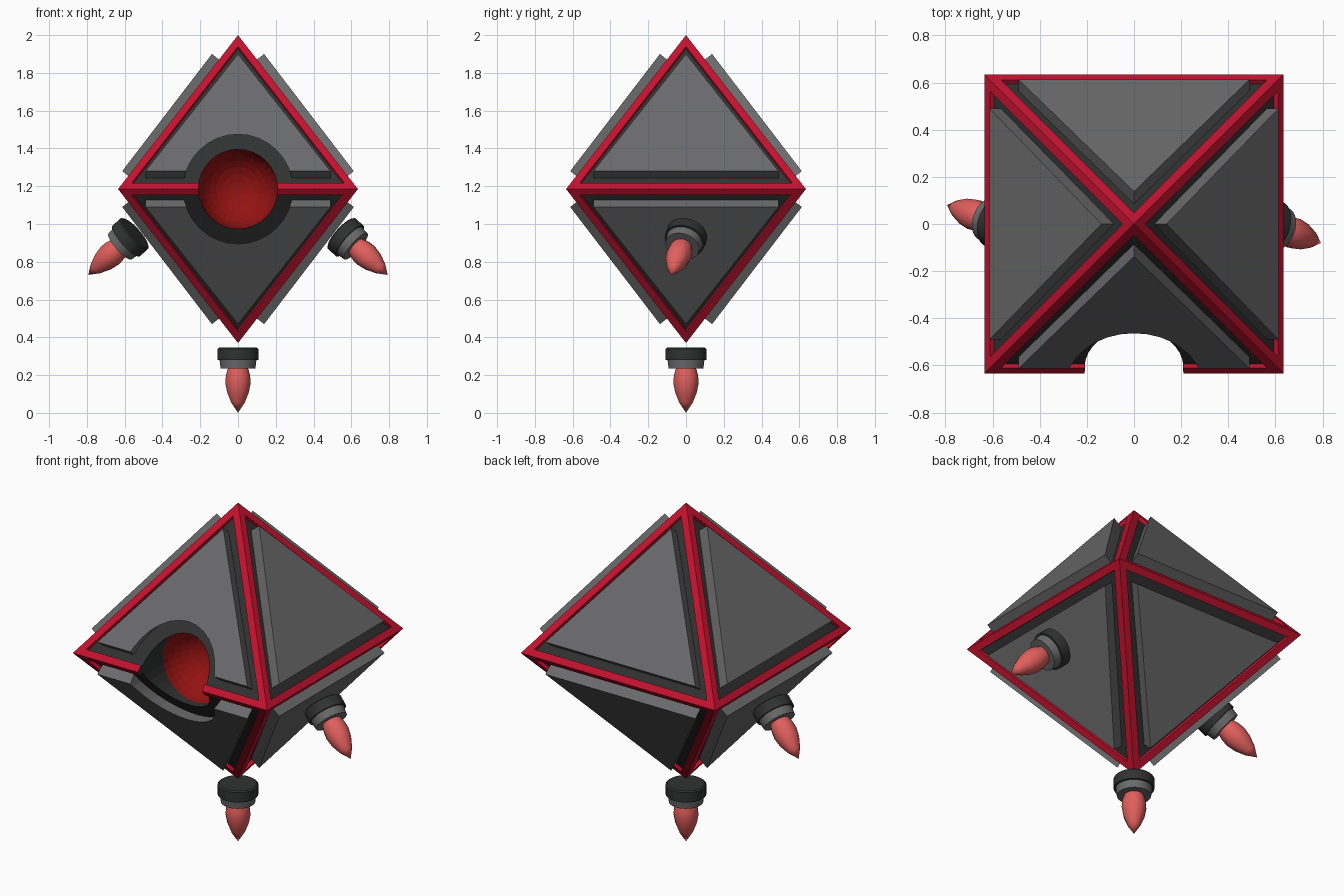
import bpy, bmesh, math
from mathutils import Vector, Matrix

if "Cube" in bpy.data.objects:
    bpy.data.objects.remove(bpy.data.objects["Cube"])

MID, HALF, RISE = 1.185, 0.635, 0.815     # equator height, half width, apex rise


def material(name, rgb):
    m = bpy.data.materials.new(name)
    m.diffuse_color = (*rgb, 1)
    m.use_nodes = True
    m.node_tree.nodes["Principled BSDF"].inputs["Base Color"].default_value = m.diffuse_color
    return m


RED = material("crimson_frame", (0.56, 0.006, 0.028))
DARK = material("charcoal", (0.030, 0.031, 0.031))
GREY = material("plate_grey", (0.145, 0.145, 0.15))
GLOW = material("eye_red", (0.30, 0.006, 0.006))
FLAME = material("flame_coral", (0.75, 0.115, 0.108))


def add_object(name, bm, mats, smooth=False):
    bmesh.ops.recalc_face_normals(bm, faces=bm.faces)
    me = bpy.data.meshes.new(name)
    bm.to_mesh(me)
    bm.free()
    for m in mats:
        me.materials.append(m)
    ob = bpy.data.objects.new(name, me)
    bpy.context.collection.objects.link(ob)
    if smooth:
        bpy.ops.object.select_all(action='DESELECT')
        ob.select_set(True)
        bpy.context.view_layer.objects.active = ob
        bpy.ops.object.shade_smooth_by_angle(angle=math.radians(35))
    return ob


def lathe(profile, segs):
    """Closed solid of revolution about z; profile is (radius, height, material)."""
    bm = bmesh.new()
    rings = []
    for r, h, _ in profile:
        if r < 1e-5:
            rings.append([bm.verts.new((0, 0, h))])
        else:
            rings.append([bm.verts.new((r * math.cos(2 * math.pi * i / segs),
                                        r * math.sin(2 * math.pi * i / segs), h))
                          for i in range(segs)])
    for k in range(len(rings) - 1):
        a, b = rings[k], rings[k + 1]
        for i in range(segs):
            j = (i + 1) % segs
            loop = []
            for v in (a[i % len(a)], a[j % len(a)], b[j % len(b)], b[i % len(b)]):
                if v not in loop:
                    loop.append(v)
            bm.faces.new(loop).material_index = profile[k + 1][2]
    return bm


def cut(ob, cutter):
    mod = ob.modifiers.new("eye_hole", 'BOOLEAN')
    mod.operation = 'DIFFERENCE'
    mod.solver = 'EXACT'
    mod.object = cutter


# Cutters pointing into the front: eye socket with bowl end, and wider plate opening
to_front = Matrix.Translation((0, 0, MID)) @ Matrix.Rotation(math.radians(-90), 4, 'X')
R, BOWL = 0.21, -0.40
socket = [(0, -0.9, 1), (R, -0.9, 1), (R, BOWL, 1)]
socket += [(R * math.cos(t * math.pi / 16), BOWL + R * math.sin(t * math.pi / 16), 2)
           for t in range(1, 9)]
bm = lathe(socket, 32)
bm.transform(to_front)
eye_cutter = add_object("eye_cutter", bm, [RED, DARK, GLOW])
bm = lathe([(0, -0.9, 0), (0.29, -0.9, 0), (0.29, -0.2, 0), (0, -0.2, 0)], 32)
bm.transform(to_front)
plate_cutter = add_object("plate_cutter", bm, [GREY])
for c in (eye_cutter, plate_cutter):
    c.hide_render = True
    c.hide_viewport = True
    c.display_type = 'WIRE'

# Body: octahedron with red edge frame and sunken dark panels
bm = bmesh.new()
top = bm.verts.new((0, 0, MID + RISE))
bottom = bm.verts.new((0, 0, MID - RISE))
belt = [bm.verts.new((x * HALF, y * HALF, MID))
        for x, y in ((-1, -1), (1, -1), (1, 1), (-1, 1))]
for i in range(4):
    a, b = belt[i], belt[(i + 1) % 4]
    bm.faces.new((a, b, top))
    bm.faces.new((b, a, bottom))
bmesh.ops.recalc_face_normals(bm, faces=bm.faces)
panels = list(bm.faces)
bmesh.ops.inset_individual(bm, faces=panels, thickness=0.04, use_even_offset=True)
for f in panels:
    # extrude inward for a clean step
    n = f.normal.copy()
    new = bmesh.ops.extrude_discrete_faces(bm, faces=[f])["faces"][0]
    bmesh.ops.translate(bm, verts=new.verts, vec=-0.02 * n)
    new.material_index = 1
body = add_object("body_frame", bm, [RED, DARK, GLOW])
cut(body, eye_cutter)

# Armour plates: one raised triangle per face
normal = Vector((0, -RISE, HALF)).normalized()
outer = [Vector((0, -0.138, 0.715)), Vector((-0.49, -0.613, 0.095)), Vector((0.49, -0.613, 0.095))]
for side, name in enumerate(("front", "right", "back", "left")):
    for level, flip in (("upper", 1), ("lower", -1)):
        bm = bmesh.new()
        hi = [bm.verts.new(p) for p in outer]
        lo = [bm.verts.new(p - normal * 0.066) for p in outer]
        bm.faces.new(hi)
        bm.faces.new(lo[::-1])
        for i in range(3):
            j = (i + 1) % 3
            bm.faces.new((hi[i], lo[i], lo[j], hi[j]))
        bm.transform(Matrix.Translation((0, 0, MID))
                     @ Matrix.Rotation(side * math.pi / 2, 4, 'Z')
                     @ Matrix.Diagonal((1, 1, flip, 1)))
        plate = add_object(f"{level}_{name}_plate", bm, [GREY])
        if name == "front":
            cut(plate, plate_cutter)

# Thrusters: nozzle ring, collar and flame, pointing along local -z
nozzle = [(0, 0.035, 0), (0.1, 0.035, 0), (0.109, 0.028, 0), (0.109, -0.03, 0), (0, -0.03, 0)]
collar = [(0, -0.028, 0), (0.098, -0.028, 0), (0.092, -0.075, 0), (0, -0.075, 0)]
flame = [(0, -0.07, 0), (0.052, -0.07, 0), (0.064, -0.11, 0), (0.067, -0.15, 0),
         (0.058, -0.2, 0), (0.036, -0.255, 0), (0, -0.31, 0)]
spots = (("bottom", (0, 0, 0.31), (0, 0, -1)),
         ("right", (0.57, 0, 0.93), (0.72, -0.26, -0.645)),
         ("left", (-0.57, 0, 0.93), (-0.72, 0.26, -0.645)))
for name, loc, aim in spots:
    turn = Vector((0, 0, -1)).rotation_difference(Vector(aim)).to_matrix().to_4x4()
    for part, profile, segs, mat in (("nozzle", nozzle, 32, DARK),
                                     ("collar", collar, 32, GREY),
                                     ("flame", flame, 12, FLAME)):
        bm = lathe(profile, segs)
        bm.transform(Matrix.Translation(loc) @ turn)
        add_object(f"{name}_{part}", bm, [mat], smooth=True)
